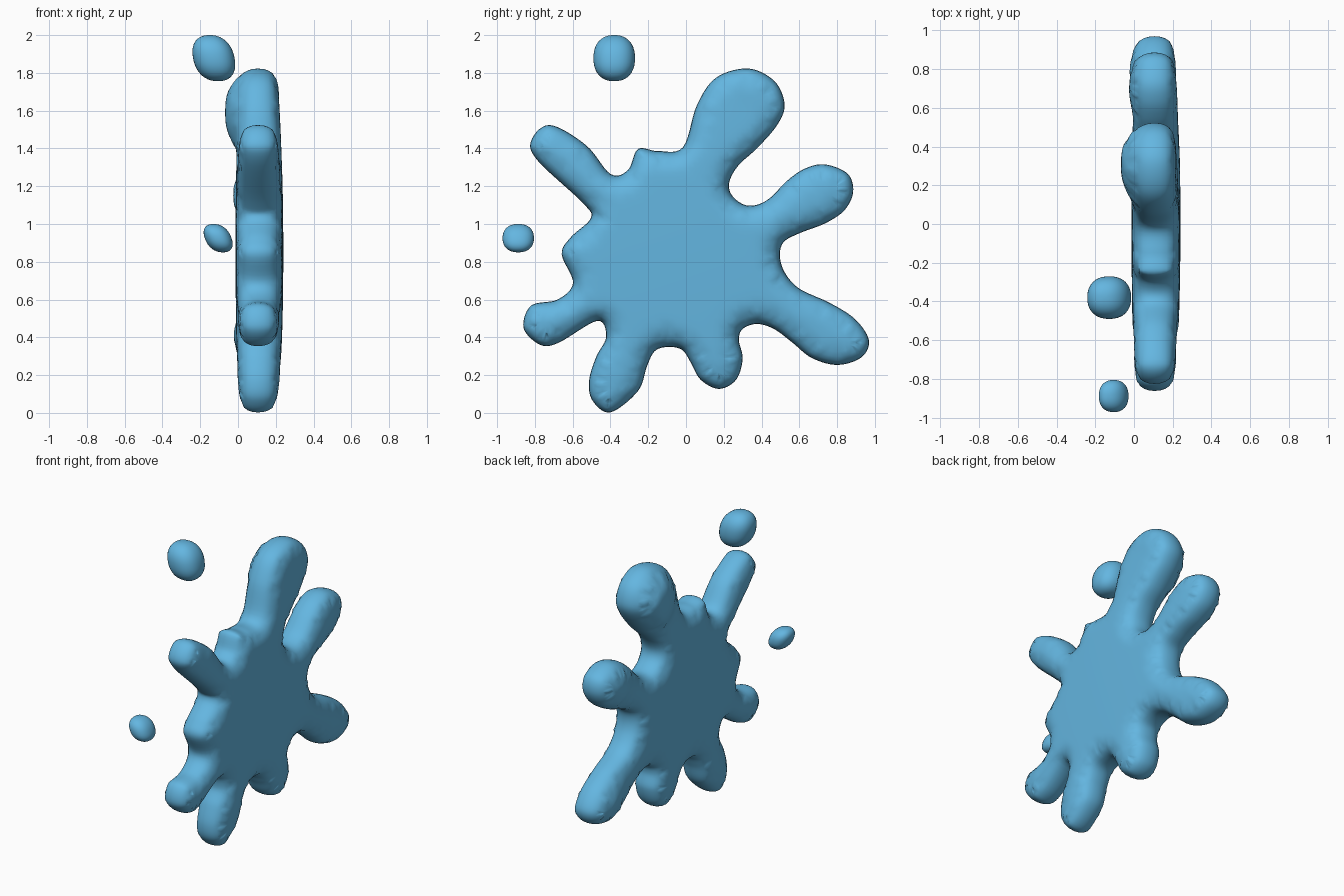
import bpy, bmesh, math
from mathutils import Vector, kdtree
from mathutils.geometry import delaunay_2d_cdt

if "Cube" in bpy.data.objects:
    bpy.data.objects.remove(bpy.data.objects["Cube"])

blue = bpy.data.materials.new("paint_blue")
blue.diffuse_color = (0.127, 0.468, 0.75, 1)
blue.use_nodes = True
blue.node_tree.nodes["Principled BSDF"].inputs["Base Color"].default_value = blue.diffuse_color

# Splat outline seen from the right (y, z), clockwise, smoothed by a spline
OUTLINE = [
    (.33, 1.823), (.47, 1.755), (.522, 1.63), (.48, 1.52), (.375, 1.40), (.275, 1.307),
    (.228, 1.215), (.25, 1.143), (.33, 1.097), (.43, 1.127), (.54, 1.233), (.635, 1.296),
    (.74, 1.315), (.857, 1.265), (.885, 1.17), (.84, 1.074), (.74, 1.005), (.603, .952),
    (.518, .905), (.497, .83), (.525, .74), (.603, .656), (.762, .582), (.894, .497),
    (.968, .386), (.93, .295), (.804, .254), (.667, .29), (.56, .375), (.466, .444),
    (.376, .471), (.30, .444), (.28, .386), (.30, .286), (.265, .175), (.175, .127),
    (.078, .175), (.026, .265), (-.02, .333), (-.095, .349), (-.164, .328), (-.206, .249),
    (-.254, .116), (-.40, .003), (-.495, .065), (-.513, .17), (-.476, .296), (-.423, .402),
    (-.47, .487), (-.677, .37), (-.775, .362), (-.86, .45), (-.82, .568), (-.68, .60),
    (-.598, .688), (-.658, .84), (-.61, .93), (-.505, 1.03), (-.545, 1.11), (-.783, 1.333),
    (-.82, 1.44), (-.72, 1.524), (-.53, 1.418), (-.40, 1.265), (-.307, 1.286),
    (-.254, 1.397), (-.148, 1.386), (-.016, 1.407), (.058, 1.63), (.16, 1.775),
]
# Bulges on the back of the large arms: y, z, radius, depth
BULGES = [(.33, 1.60, .19, .068), (.74, 1.17, .15, .026), (.83, .38, .16, .026)]


def spline(points, steps):
    out, n = [], len(points)
    p = [Vector(q) for q in points]
    for i in range(n):
        a, b, c, d = p[i - 1], p[i], p[(i + 1) % n], p[(i + 2) % n]
        for s in range(steps):
            t = s / steps
            out.append(0.5 * (2 * b + (c - a) * t + (2 * a - 5 * b + 4 * c - d) * t * t
                              + (3 * b - a - 3 * c + d) * t ** 3))
    return out


def finish(bm, name):
    bmesh.ops.recalc_face_normals(bm, faces=bm.faces)
    for f in bm.faces:
        f.smooth = True
    me = bpy.data.meshes.new(name)
    bm.to_mesh(me)
    bm.free()
    me.materials.append(blue)
    ob = bpy.data.objects.new(name, me)
    bpy.context.collection.objects.link(ob)
    return ob


def build_splat():
    edge = spline(OUTLINE, 7)
    n = len(edge)
    normals = []
    for i in range(n):
        t = (edge[(i + 1) % n] - edge[i - 1]).normalized()
        normals.append(Vector((t.y, -t.x)))
    tree = kdtree.KDTree(n)
    for i, p in enumerate(edge):
        tree.insert((p.x, p.y, 0), i)
    tree.balance()

    # Rings close to the rim, then an even grid inside
    pts, depth = list(edge), [0.0] * n
    for d in (.003, .011, .025, .045, .070):
        for i in range(n):
            q = edge[i] + normals[i] * d
            if tree.find((q.x, q.y, 0))[2] > 0.95 * d:
                pts.append(q)
                depth.append(d)
    step = 0.024
    for i in range(-42, 43):
        for j in range(0, 80):
            q = Vector((i * step, j * step))
            _, k, d = tree.find((q.x, q.y, 0))
            if d > 0.085 and (q - edge[k]).dot(normals[k]) > 0:
                pts.append(q)
                depth.append(d)
    verts, _, faces, orig, _, _ = delaunay_2d_cdt(pts, [], [list(range(n))], 1, 1e-6)

    # Inflate both sides from the rim
    bm = bmesh.new()
    front, back, soft = [], [], []
    for v, o in zip(verts, orig):
        d = depth[o[0]] if o else 0.0
        r = math.hypot(v.x, v.y - .85)
        mid = max(0.0, 1 - (r / .85) ** 2)
        e = min(d / .105, 1)
        f = (1 - (1 - e) ** 2.2) ** (1 / 2.2)
        g = 1 - (1 - min(d / .15, 1)) ** 2
        bulge = sum(h * math.exp(-(math.hypot(v.x - y, v.y - z) / s) ** 4)
                    for y, z, s, h in BULGES)
        a = bm.verts.new((.105 + f * (.112 + .023 * mid), v.x, v.y))
        front.append(a)
        if d == 0:
            back.append(a)
        else:
            b = bm.verts.new((.105 - f * (.105 + .013 * mid) - g * bulge, v.x, v.y))
            back.append(b)
            if d > .04:
                soft += [a, b]
    for f in faces:
        bm.faces.new([front[i] for i in f])
        bm.faces.new([back[i] for i in reversed(f)])
    for _ in range(6):
        bmesh.ops.smooth_vert(bm, verts=soft, factor=0.5, use_axis_x=True,
                              use_axis_y=False, use_axis_z=False)
    loose = [v for v in bm.verts if not v.link_faces]
    bmesh.ops.delete(bm, geom=loose, context='VERTS')
    finish(bm, "splat_body")


# Flying droplets: slightly boxy, leaning blobs
def droplet(name, centre, radii, lean):
    bm = bmesh.new()
    bmesh.ops.create_uvsphere(bm, u_segments=32, v_segments=20, radius=1)
    for v in bm.verts:
        c = v.co
        c /= sum(abs(k) ** 2.3 for k in c) ** (1 / 2.3)
        x, y, z = c
        v.co = (centre[0] + radii[0] * (x - lean * z) / math.hypot(1, lean),
                centre[1] + radii[1] * y,
                centre[2] + radii[2] * z)
    finish(bm, name)


build_splat()
droplet("large_droplet", (-.128, -.38, 1.878), (.112, .110, .122), .2)
droplet("small_droplet", (-.105, -.888, .925), (.075, .083, .075), .35)
